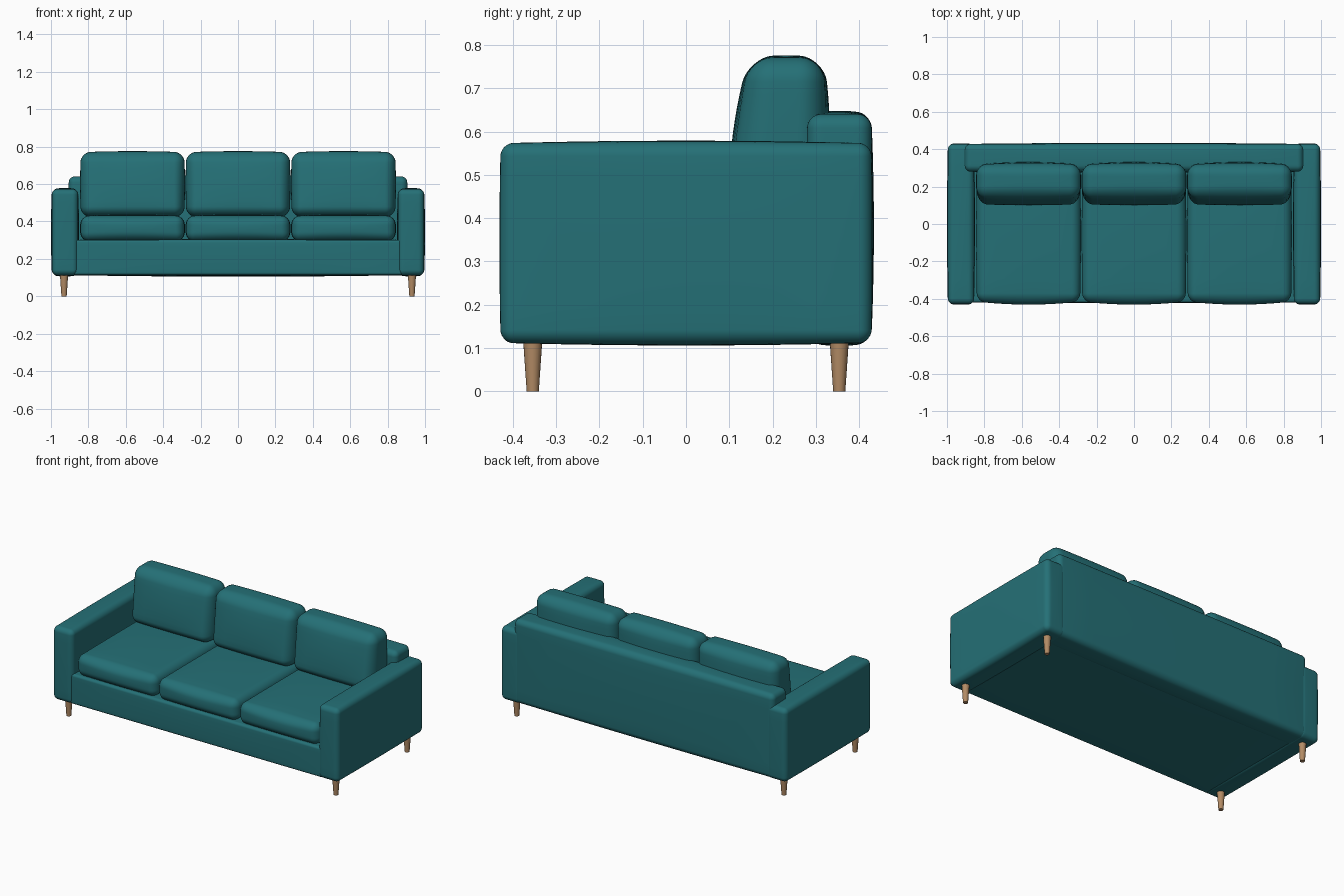
import bpy, bmesh, math
from mathutils import Vector

cube = bpy.data.objects.get("Cube")
if cube:
    bpy.data.objects.remove(cube)


def material(name, rgb):
    m = bpy.data.materials.new(name)
    m.use_nodes = True
    m.diffuse_color = (*rgb, 1)
    m.node_tree.nodes["Principled BSDF"].inputs["Base Color"].default_value = (*rgb, 1)
    return m


teal = material("teal fabric", (0.018, 0.162, 0.182))
wood = material("light wood", (0.45, 0.26, 0.13))
ROUND, FLAT = 4, 8          # grid cells in each rounded edge / across each face
CELLS = 2 * ROUND + FLAT


def finish(name, bm, mat):
    mesh = bpy.data.meshes.new(name)
    bm.to_mesh(mesh)
    bm.free()
    obj = bpy.data.objects.new(name, mesh)
    bpy.context.collection.objects.link(obj)
    mesh.materials.append(mat)
    for p in mesh.polygons:
        p.use_smooth = True
    return obj


def grid_coord(t, half, r):
    """Map a regular grid position to one packed into the rounded edges."""
    i = round((t + 1) / 2 * CELLS)
    edge = min(i, CELLS - i)
    if edge < ROUND:
        c = half - r + r * math.tan((ROUND - edge) / ROUND * math.pi / 4)
        return math.copysign(c, t)
    return (i - CELLS / 2) / (FLAT / 2) * (half - r)


def padded_box(name, low, high, r, bulge=(0, 0, 0), taper=0):
    """Rounded box whose faces swell by bulge; taper thickens the lower front."""
    low, high = Vector(low), Vector(high)
    mid, half = (low + high) / 2, (high - low) / 2
    bm = bmesh.new()
    bmesh.ops.create_cube(bm, size=2)
    bmesh.ops.subdivide_edges(bm, edges=bm.edges[:], cuts=CELLS - 1, use_grid_fill=True)
    for v in bm.verts:
        p = Vector([grid_coord(v.co[k], half[k], r) for k in range(3)])
        core = Vector([max(-half[k] + r, min(half[k] - r, p[k])) for k in range(3)])
        p = core + (p - core).normalized() * r
        u = [p[k] / half[k] for k in range(3)]
        swell = [max(0, 1 - a * a) for a in u]
        for k in range(3):
            p[k] += bulge[k] * u[k] * swell[k - 1] * swell[k - 2]
        if u[1] < 0:
            p.y += taper * u[1] * (0.5 - u[2] * 0.5)
        v.co = p + mid
    return finish(name, bm, teal)


# Frame
padded_box("seat_base", (-0.88, -0.42, 0.113), (0.88, 0.40, 0.302), 0.015, (0, 0.003, 0.004))
padded_box("backrest", (-0.905, 0.28, 0.113), (0.905, 0.428, 0.64), 0.032, (0, 0.006, 0.008))

# Arms
for side, label in ((-1, "right"), (1, "left")):
    xs = sorted((side * 0.855, side * 0.995))
    padded_box(label + "_arm", (xs[0], -0.428, 0.112), (xs[1], 0.428, 0.573), 0.03,
               (0.005, 0.003, 0.006))

# Cushions
for i, label in enumerate(("right", "middle", "left")):
    x = (i - 1) * 0.564
    padded_box(label + "_seat_cushion", (x - 0.276, -0.415, 0.295),
               (x + 0.276, 0.29, 0.43), 0.045, (0.004, 0.016, 0.008))
    padded_box(label + "_back_cushion", (x - 0.277, 0.145, 0.425),
               (x + 0.277, 0.318, 0.77), 0.055, (0.003, 0.014, 0.006), 0.045)

# Tapered legs
for sx, side in ((-1, "right"), (1, "left")):
    for sy, end in ((-1, "front"), (1, "back")):
        bm = bmesh.new()
        bmesh.ops.create_cone(bm, cap_ends=True, segments=20, radius1=0.014,
                              radius2=0.023, depth=0.13)
        bmesh.ops.translate(bm, verts=bm.verts[:], vec=(sx * 0.93, sy * 0.354, 0.065))
        leg = finish(end + "_" + side + "_leg", bm, wood)
        bpy.ops.object.select_all(action="DESELECT")
        leg.select_set(True)
        bpy.context.view_layer.objects.active = leg
        bpy.ops.object.shade_smooth_by_angle()
